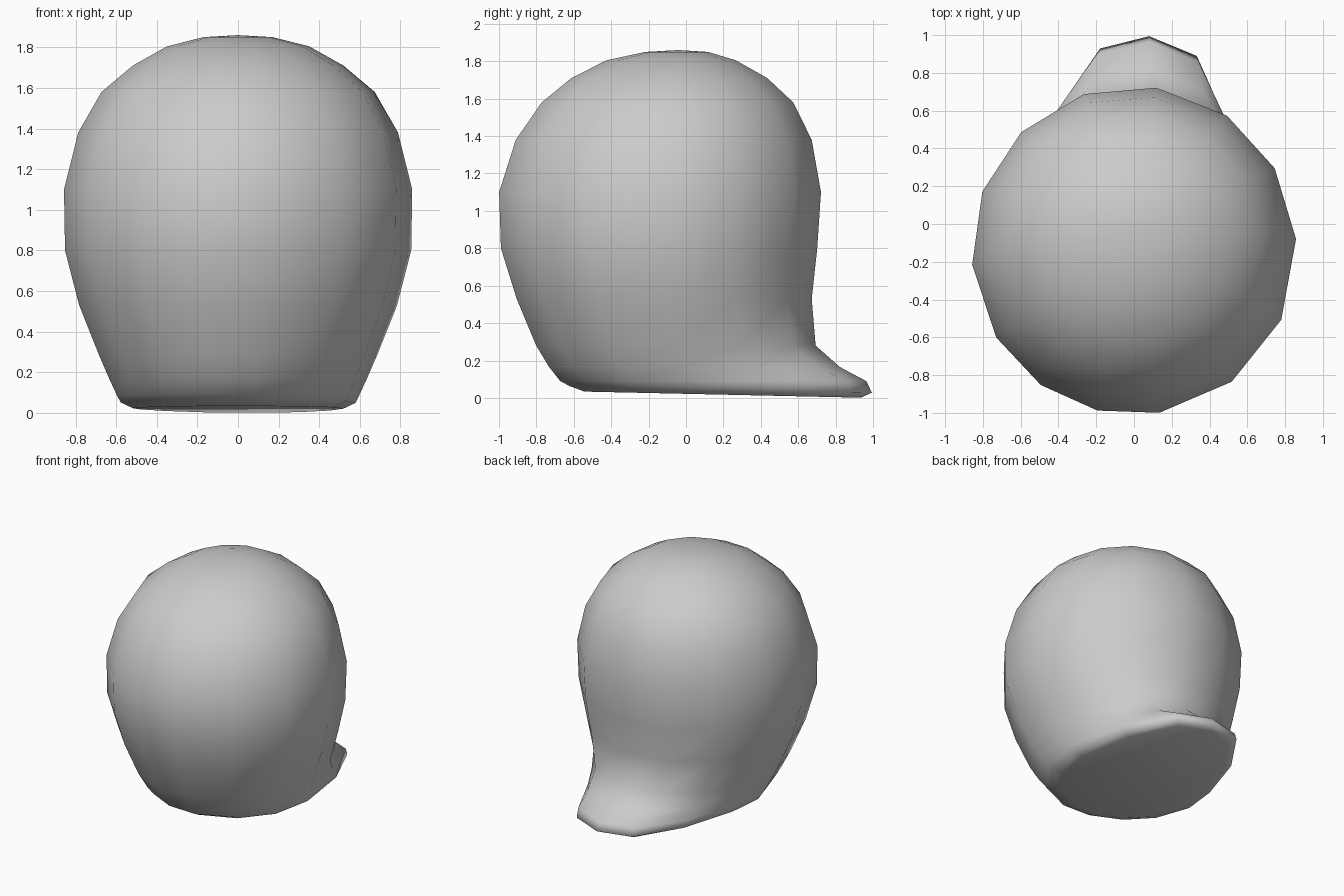
import bpy, bmesh, math

if "Cube" in bpy.data.objects:
    bpy.data.objects.remove(bpy.data.objects["Cube"])

# slightly uneven side directions, starting at the back and running round
angles = [82, 108, 134, 159, 185, 212, 235, 257, 279, 307, 335, 4, 30, 55]
SIDES = len(angles)
# how strongly each direction joins the tail
tail_weight = {82: 1.0, 108: 0.9, 134: 0.45, 30: 0.55, 4: 0.05, 55: 1.0}
# height, front y, back y, half width, tail push
rings = [
    (0.022, -0.55, 0.54, 0.52, 0.40),
    (0.05, -0.63, 0.59, 0.58, 0.41),
    (0.09, -0.68, 0.60, 0.60, 0.37),
    (0.165, -0.74, 0.61, 0.635, 0.22),
    (0.28, -0.81, 0.62, 0.685, 0.08),
    (0.53, -0.915, 0.66, 0.785, 0.02),
    (0.80, -1.00, 0.71, 0.855, 0.0),
    (1.10, -1.01, 0.73, 0.86, 0.0),
    (1.38, -0.92, 0.68, 0.79, 0.0),
    (1.58, -0.78, 0.58, 0.675, 0.0),
    (1.71, -0.62, 0.44, 0.52, 0.0),
    (1.805, -0.43, 0.27, 0.35, 0.0),
    (1.85, -0.22, 0.12, 0.17, 0.0),
]

bm = bmesh.new()
loops = []
for level, (z, front, back, half, push) in enumerate(rings):
    cy, ry = (front + back) / 2, (back - front) / 2
    loop = []
    for deg in angles:
        a = math.radians(deg)
        y = cy + ry * math.sin(a) + push * tail_weight.get(deg, 0.0)
        # underside slopes gently down to the tail
        tilt = -0.022 * y if level < 2 else 0.0
        loop.append(bm.verts.new((half * math.cos(a), y, z + tilt)))
    loops.append(loop)

# skin between rings
for lo, hi in zip(loops, loops[1:]):
    for i in range(SIDES):
        j = (i + 1) % SIDES
        bm.faces.new((lo[i], lo[j], hi[j], hi[i]))

# flat underside and domed crown
bm.faces.new(loops[0][::-1])
crown = bm.verts.new((0, -0.04, 1.86))
for i in range(SIDES):
    bm.faces.new((loops[-1][i], loops[-1][(i + 1) % SIDES], crown))
bmesh.ops.recalc_face_normals(bm, faces=bm.faces)
for f in bm.faces:
    f.smooth = True

mesh = bpy.data.meshes.new("rounded_body")
bm.to_mesh(mesh)
bm.free()
bpy.context.collection.objects.link(bpy.data.objects.new("rounded_body_with_tail", mesh))
